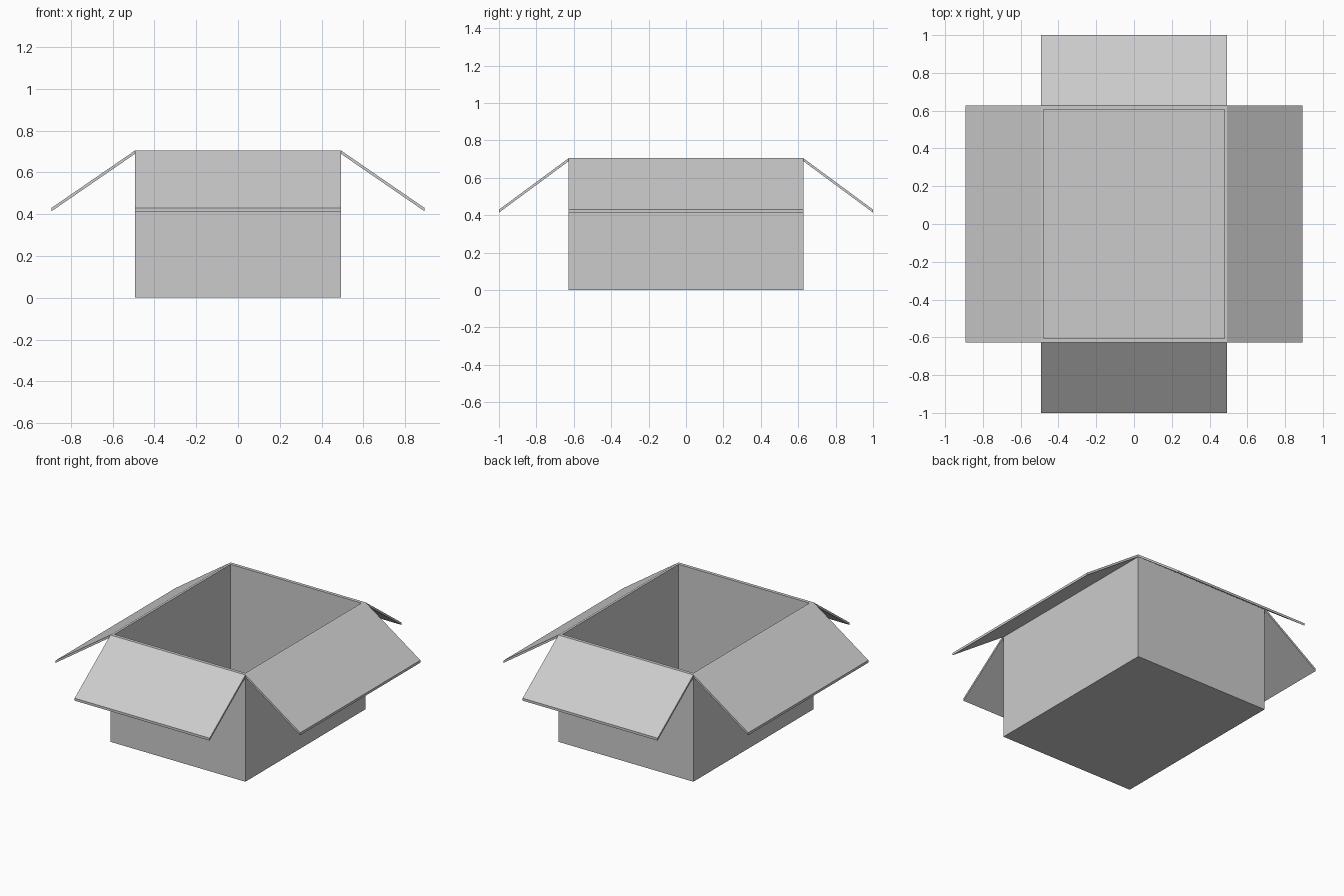
import bpy
import bmesh

old = bpy.data.objects.get("Cube")
if old:
    bpy.data.objects.remove(old, do_unlink=True)

# Box half width, half depth, height; wall thickness on each axis
HX, HY, H = 0.493, 0.627, 0.705
TX, TY, FLOOR = 0.015, 0.022, 0.015
FLAP_T = 0.016

card = bpy.data.materials.new("grey card")
card.use_nodes = True
grey = (0.6, 0.6, 0.6, 1)
card.diffuse_color = grey
card.node_tree.nodes["Principled BSDF"].inputs["Base Color"].default_value = grey


def finish(name, bm):
    bmesh.ops.recalc_face_normals(bm, faces=bm.faces)
    mesh = bpy.data.meshes.new(name)
    bm.to_mesh(mesh)
    bm.free()
    mesh.materials.append(card)
    obj = bpy.data.objects.new(name, mesh)
    bpy.context.collection.objects.link(obj)


# Open carton: a block whose top is inset and pushed down to the floor
bm = bmesh.new()
bmesh.ops.create_cube(bm, size=1)
for v in bm.verts:
    v.co = (v.co.x * 2 * HX, v.co.y * 2 * HY, (v.co.z + 0.5) * H)
top = max(bm.faces, key=lambda f: f.calc_center_median().z)
bmesh.ops.inset_individual(bm, faces=[top], thickness=0.01)
for v in top.verts:
    v.co.x = (HX - TX) * (1 if v.co.x > 0 else -1)
    v.co.y = (HY - TY) * (1 if v.co.y > 0 else -1)
inner = bmesh.ops.extrude_discrete_faces(bm, faces=[top])["faces"][0]
for v in inner.verts:
    v.co.z = FLOOR
finish("carton_body", bm)


# Lid flap: a slanted sheet hinged on one rim edge, with an upright outer edge
def flap(name, axis, sign, hinge, tip, half_width):
    bm = bmesh.new()
    profile = [(hinge, H), (tip, 0.43), (tip, 0.43 - FLAP_T), (hinge, H - FLAP_T)]
    rings = []
    for w in (-half_width, half_width):
        rings.append([bm.verts.new((sign * d, w, z) if axis == "x" else (w, sign * d, z))
                      for d, z in profile])
    a, b = rings
    bm.faces.new(a)
    bm.faces.new(b[::-1])
    for i in range(4):
        j = (i + 1) % 4
        bm.faces.new((a[i], b[i], b[j], a[j]))
    finish(name, bm)


flap("left_flap", "x", 1, HX, 0.893, HY)
flap("right_flap", "x", -1, HX, 0.893, HY)
flap("back_flap", "y", 1, HY, 1.0, HX)
flap("front_flap", "y", -1, HY, 1.0, HX)
